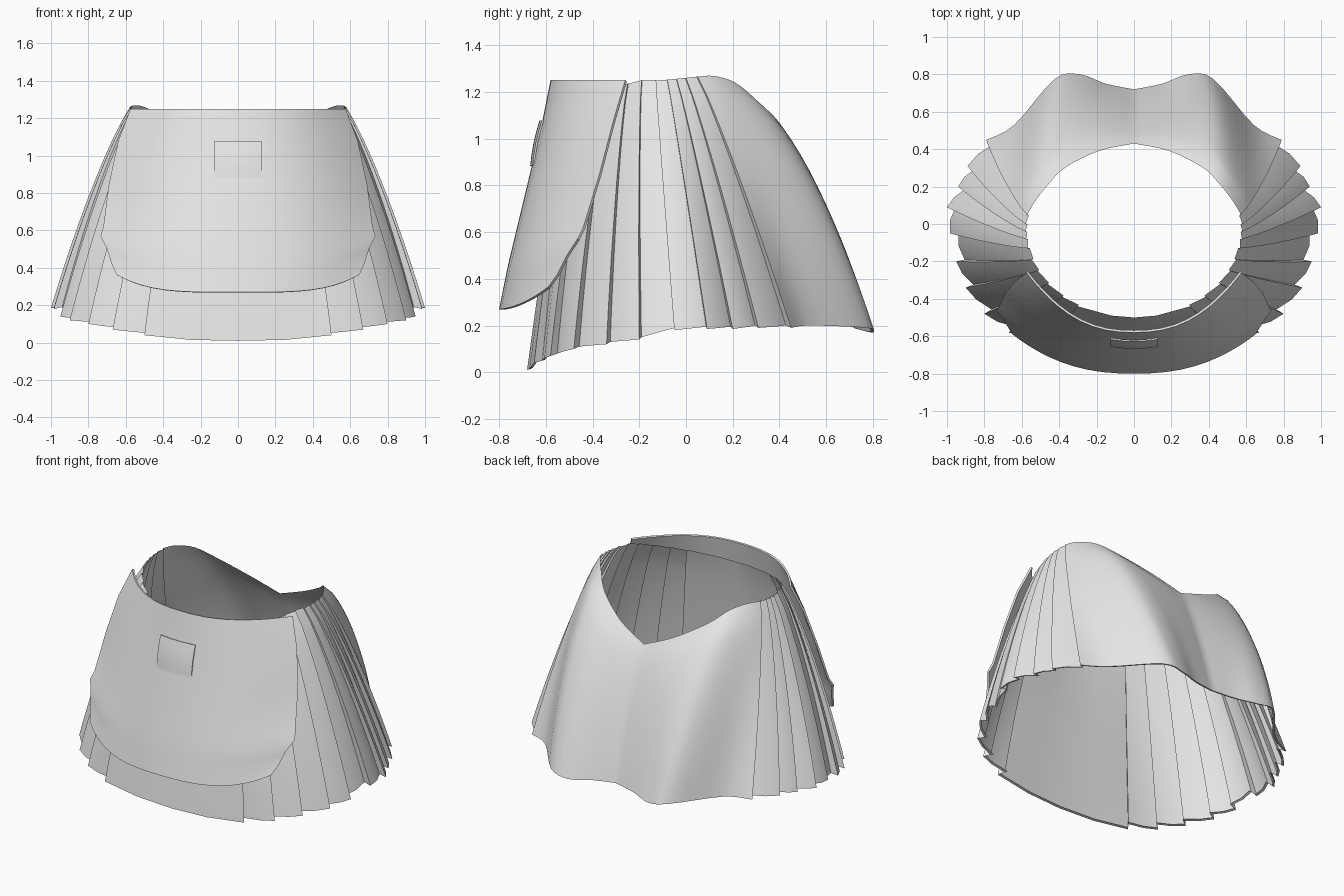
import bpy, math
from mathutils import Vector

cube = bpy.data.objects.get("Cube")
if cube:
    bpy.data.objects.remove(cube)

cloth = bpy.data.materials.new("pale grey cloth")
cloth.use_nodes = True
cloth.diffuse_color = (0.8, 0.8, 0.8, 1)
cloth.node_tree.nodes["Principled BSDF"].inputs["Base Color"].default_value = (0.8, 0.8, 0.8, 1)


def sheet(name, columns, thickness=0, closed=False):
    """Cloth from columns of points, each running top to bottom."""
    rows, count = len(columns[0]), len(columns)
    verts = [p for col in columns for p in col]
    faces = []
    for i in range(count if closed else count - 1):
        a, b = i * rows, (i + 1) % count * rows
        faces += [(a + j, a + j + 1, b + j + 1, b + j) for j in range(rows - 1)]
    mesh = bpy.data.meshes.new(name)
    mesh.from_pydata(verts, [], faces)
    mesh.materials.append(cloth)
    obj = bpy.data.objects.new(name, mesh)
    bpy.context.collection.objects.link(obj)
    bpy.ops.object.select_all(action='DESELECT')
    obj.select_set(True)
    bpy.context.view_layer.objects.active = obj
    if thickness:
        mod = obj.modifiers.new("thickness", 'SOLIDIFY')
        mod.thickness, mod.offset = thickness, -1
        bpy.ops.object.modifier_apply(modifier=mod.name)
    bpy.ops.object.shade_smooth_by_angle(angle=math.radians(32))


def spline(a, b, c, d, t):
    return 0.5 * (2 * b + (c - a) * t + (2 * a - 5 * b + 4 * c - d) * t * t
                  + (3 * b - a - 3 * c + d) * t ** 3)


def outward(p):
    return Vector((p.x, p.y, 0)).normalized()


def drape(top, hem, bulge, rows=14):
    """Column from waist to hem, swelling near the top, with a turned-in hem."""
    out = outward(hem)
    col = []
    for j in range(rows + 1):
        t = j / rows
        col.append(top.lerp(hem, t) + out * bulge * 2.6 * t ** 0.6 * (1 - t))
    col.append(hem - out * .015 + Vector((0, 0, .004)))
    return col


def waist(y):
    z = 1.25 - .3 * max(0, -.2 - y) + .1 * max(0, y + .1)
    return Vector((0.58 * math.sqrt(1 - ((y + 0.03) / 0.48) ** 2), y, z))


# Pleated skirt: flat front panel
half = [drape(Vector((0, -.5, 1.16)), Vector((0, -.68, .01)), .01),
        drape(Vector((.12, -.49, 1.165)), Vector((.25, -.67, .015)), .01)]

# Pleat tips: hem x, y, z and waist y
tips = [(.5, -.65, .04, -.44), (.67, -.58, .07, -.39), (.8, -.48, .1, -.32),
        (.9, -.34, .12, -.25), (.95, -.2, .14, -.19), (.985, -.05, .18, -.13),
        (1, .09, .185, -.08), (.94, .2, .185, -.04), (.89, .31, .19, 0),
        (.79, .45, .19, .05)]
previous = None
for x, y, z, top_y in tips:
    hem, top = Vector((x, y, z)), waist(top_y)
    out = outward(hem)
    under = (top - out * .01, hem - out * .045 + Vector((0, 0, .01)))
    pair = [(top, hem), under]
    # front pleats fold back behind the tip, rear pleats fold in ahead of it
    if y > -.1:
        pair.reverse()
    if previous:
        mid_top = previous[0].lerp(pair[0][0], .5)
        mid_hem = previous[1].lerp(pair[0][1], .5)
        half.append(drape(mid_top, mid_hem + out * .014, .04))
    half += [drape(t, h, .04) for t, h in pair]
    previous = pair[1]

# Smooth seat: hem, waist and bulge, running to the centre of the back
seat = [(hem, top, .04),
        ((.64, .53, .2), (.53, .12, 1.268), .06),
        ((.425, .775, .19), (.46, .21, 1.24), .085), ((.29, .8, .17), (.37, .3, 1.165), .09),
        ((.15, .75, .18), (.19, .39, 1.06), .06), ((0, .72, .19), (0, .43, .98), .03)]
seat = [(Vector(h), Vector(w), b) for h, w, b in seat]
last = len(seat) - 1
for i in range(last):
    keys = [seat[max(0, i - 1)], seat[i], seat[i + 1], seat[min(last, i + 2)]]
    for k in range(1, 5):
        h, w, b = [spline(*[key[c] for key in keys], k / 4) for c in range(3)]
        half.append(drape(w, h, b))

mirrored = [[Vector((-p.x, p.y, p.z)) for p in col] for col in half[-2:0:-1]]
sheet("pleated_skirt", half + mirrored, closed=True)

# Front apron: centre z, edge z, half width, centre y, edge y for each row
apron_rows = [(1.25, 1.25, .575, -.58, -.26), (1.05, 1.08, .64, -.62, -.31),
              (.8, .85, .69, -.68, -.37), (.55, .62, .72, -.74, -.44),
              (.48, .57, .735, -.757, -.465), (.41, .5, .7, -.772, -.51),
              (.34, .42, .675, -.786, -.55), (.27, .365, .65, -.8, -.59)]
apron = []
steps = 24
for i in range(steps + 1):
    u = math.sin(math.pi * (i / steps - 0.5))
    apron.append([Vector((w * u, yc + (ye - yc) * abs(u) ** 2.4, zc + (ze - zc) * abs(u) ** 4))
                  for zc, ze, w, yc, ye in apron_rows])
sheet("front_apron", apron, .012)

# Small bowed patch on the apron
patch = []
for i in range(9):
    u = i / 4 - 1
    patch.append([Vector((.125 * u, -.627 - .04 * t + .01 * u * u - .006 * math.sin(math.pi * t),
                          1.078 - .195 * t)) for t in (0, .25, .5, .75, 1)])
sheet("apron_patch", patch, .008)
